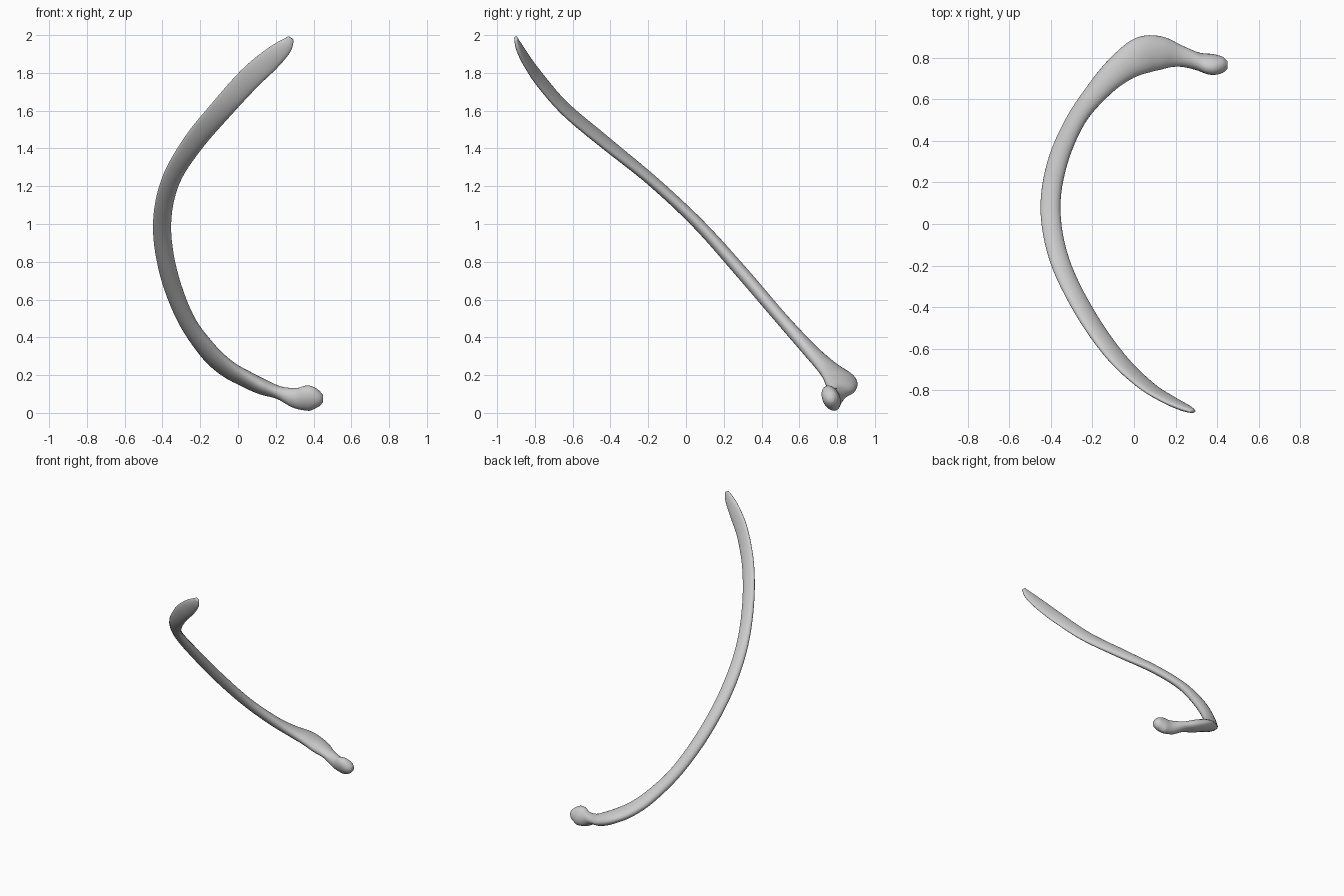
import bpy, bmesh, math
from mathutils import Vector

if "Cube" in bpy.data.objects:
    bpy.data.objects.remove(bpy.data.objects["Cube"])

# Stations along the rib: centre xyz, half-width vector xyz, half thickness
STATIONS = [
    (.281, -.901, 1.984, .014, 0, -.010, .009),   # thin free tip
    (.245, -.885, 1.937, .030, 0, -.029, .016),
    (.167, -.846, 1.867, .041, 0, -.040, .018),
    (.055, -.775, 1.765, .043, 0, -.044, .019),
    (-.090, -.635, 1.605, .046, 0, -.037, .023),
    (-.240, -.420, 1.425, .046, 0, -.030, .027),
    (-.358, -.175, 1.225, .047, 0, -.013, .029),
    (-.402, .065, 1.000, .048, 0, 0, .031),       # outermost bend
    (-.370, .290, .750, .047, -.010, .005, .034),
    (-.280, .500, .505, .043, -.015, .010, .034),
    (-.162, .655, .333, .039, -.038, .016, .037),
    (-.060, .752, .237, .038, -.060, .010, .040),
    (.040, .812, .180, .025, -.085, .005, .043),  # tubercle
    (.130, .823, .138, .005, -.080, .005, .042),
    (.220, .808, .106, -.002, -.052, 0, .035),    # neck
    (.310, .782, .078, -.003, -.040, -.012, .056),
    (.375, .768, .078, 0, -.042, -.018, .070),    # head
    (.425, .766, .076, 0, -.036, -.014, .046),
    (.449, .766, .076, 0, -.018, -.006, .020),
]
STEPS, SIDES = 6, 24


def catmull(p, t):
    a, b, c, d = p
    return [0.5 * (2 * q + (r - o) * t + (2 * o - 5 * q + 4 * r - s) * t * t
                   + (3 * q - o - 3 * r + s) * t ** 3) for o, q, r, s in zip(a, b, c, d)]


# Smooth interpolation of the stations
n = len(STATIONS)
path = []
for i in range(n - 1):
    quad = [STATIONS[min(max(i + k, 0), n - 1)] for k in (-1, 0, 1, 2)]
    path += [catmull(quad, s / STEPS) for s in range(STEPS)]
path.append(list(STATIONS[-1]))

# Oval rings swept along the path
bm = bmesh.new()
rings = []
for i, p in enumerate(path):
    centre, wide = Vector(p[:3]), Vector(p[3:6])
    tangent = Vector(path[min(i + 1, len(path) - 1)][:3]) - Vector(path[max(i - 1, 0)][:3])
    tangent.normalize()
    half = wide.length
    wide = (wide - tangent * wide.dot(tangent)).normalized() * half
    thin = tangent.cross(wide).normalized() * p[6]
    angles = [2 * math.pi * k / SIDES for k in range(SIDES)]
    rings.append([bm.verts.new(centre + wide * math.cos(a) + thin * math.sin(a)) for a in angles])
for r0, r1 in zip(rings, rings[1:]):
    for k in range(SIDES):
        j = (k + 1) % SIDES
        bm.faces.new((r0[k], r0[j], r1[j], r1[k]))
bm.faces.new(rings[0][::-1])
bm.faces.new(rings[-1])
bmesh.ops.recalc_face_normals(bm, faces=bm.faces)

mesh = bpy.data.meshes.new("rib_bone")
bm.to_mesh(mesh)
bm.free()
rib = bpy.data.objects.new("rib_bone", mesh)
bpy.context.collection.objects.link(rib)
mesh.shade_smooth()
